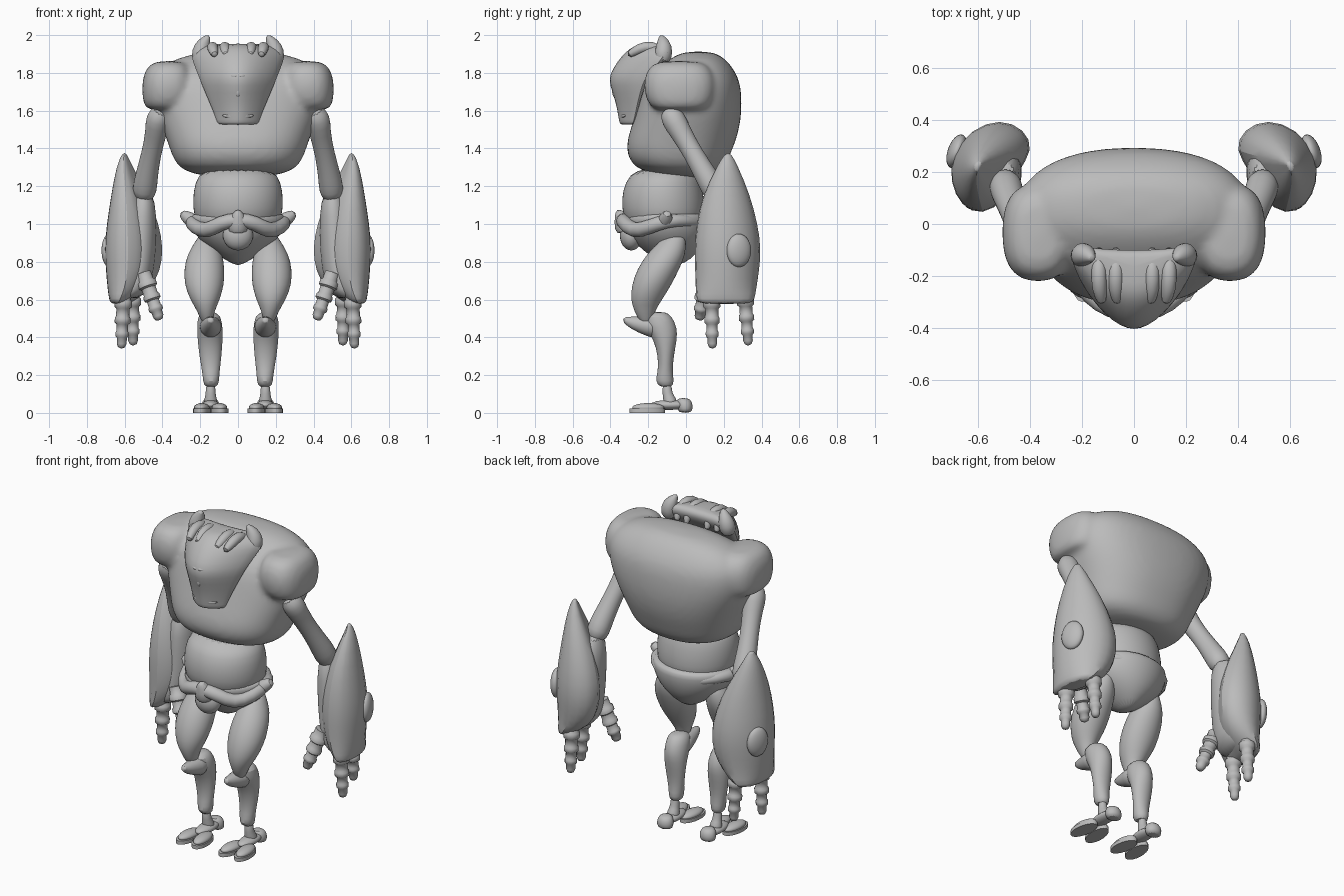
import bpy, bmesh, math
from mathutils import Vector, Matrix

grey = bpy.data.materials.new("plain grey")
grey.diffuse_color = (0.5, 0.5, 0.5, 1)


def finish(name, bm, mirror=False, subdivide=0):
    bmesh.ops.recalc_face_normals(bm, faces=bm.faces)
    mesh = bpy.data.meshes.new(name)
    bm.to_mesh(mesh)
    bm.free()
    mesh.materials.append(grey)
    ob = bpy.data.objects.new(name, mesh)
    bpy.context.collection.objects.link(ob)
    if mirror:
        ob.modifiers.new("Mirror", 'MIRROR').use_mirror_merge = False
    if subdivide:
        m = ob.modifiers.new("Smooth", 'SUBSURF')
        m.levels = m.render_levels = subdivide
    return ob


def skin(bm, rings, closed=False):
    vs = [[bm.verts.new(p) for p in r] for r in rings]
    n = len(vs[0])
    pairs = list(zip(vs, vs[1:])) + ([(vs[-1], vs[0])] if closed else [])
    for a, b in pairs:
        for i in range(n):
            j = (i + 1) % n
            bm.faces.new((a[i], a[j], b[j], b[i]))
    if not closed:
        bm.faces.new(vs[0][::-1])
        bm.faces.new(vs[-1])


def oval(n=20, p=2.0):
    def pw(t):
        return math.copysign(abs(t) ** (2 / p), t)
    return [(pw(math.cos(2 * math.pi * i / n)), pw(math.sin(2 * math.pi * i / n)))
            for i in range(n)]


def slices(rows, section):
    return [[((x0 + x1) / 2 + u * (x1 - x0) / 2, (y0 + y1) / 2 + v * (y1 - y0) / 2, z)
             for u, v in section] for z, x0, x1, y0, y1 in rows]


def loft(name, rows, section=None, mirror=False):
    """rows: (z, x0, x1, y0, y1) bounds of each horizontal slice"""
    bm = bmesh.new()
    skin(bm, slices(rows, section or oval()))
    return finish(name, bm, mirror, 1)


def tube(name, path, mirror=False, closed=False, n=14, subdivide=1):
    """path: (x, y, z, radius)"""
    pts = [Vector(p[:3]) for p in path]
    rings = []
    k = len(pts)
    for i, p in enumerate(pts):
        if closed:
            d = pts[(i + 1) % k] - pts[i - 1]
        else:
            d = pts[min(i + 1, k - 1)] - pts[max(i - 1, 0)]
        d.normalize()
        ref = Vector((0, 0, 1)) if abs(d.z) < 0.8 else Vector((0, 1, 0))
        a = d.cross(ref).normalized()
        b = d.cross(a)
        r = path[i][3]
        rings.append([p + r * (a * math.cos(t) + b * math.sin(t))
                      for t in (2 * math.pi * j / n for j in range(n))])
    bm = bmesh.new()
    skin(bm, rings, closed)
    return finish(name, bm, mirror, subdivide)


def ball(name, centre, size, mirror=False, turn=0):
    bm = bmesh.new()
    bmesh.ops.create_uvsphere(bm, u_segments=24, v_segments=14, radius=1)
    bm.transform(Matrix.Translation(centre) @ Matrix.Rotation(turn, 4, 'Z')
                 @ Matrix.Diagonal((*size, 1)))
    return finish(name, bm, mirror)


def blend(ob, voxel, rounds):
    m = ob.modifiers.new("Fuse", 'REMESH')
    m.mode, m.voxel_size = 'VOXEL', voxel
    m = ob.modifiers.new("Soften", 'SMOOTH')
    m.factor, m.iterations = 0.5, rounds


# barrel torso with shoulders fused in
torso = [(1.245, .10, -.04, .12), (1.265, .25, -.19, .17), (1.305, .325, -.285, .21),
         (1.38, .358, -.318, .24), (1.45, .38, -.312, .27), (1.55, .42, -.28, .293),
         (1.65, .455, -.25, .297), (1.75, .46, -.22, .29), (1.82, .42, -.16, .255),
         (1.88, .33, -.08, .205), (1.915, .17, -.01, .14)]
shoulder = [(1.60, .30, .475, -.16, .10), (1.63, .25, .503, -.20, .14), (1.70, .23, .51, -.225, .16),
            (1.77, .23, .508, -.225, .16), (1.83, .25, .485, -.20, .13), (1.865, .29, .44, -.15, .08)]
bm = bmesh.new()
skin(bm, slices([(z, -w, w, a, b) for z, w, a, b in torso], oval(28, 2.35)))
skin(bm, slices(shoulder, oval(20, 2.5)))
skin(bm, slices([(z, -b, -a, c, d) for z, a, b, c, d in shoulder], oval(20, 2.5)))
blend(finish("torso", bm, False, 1), .016, 8)

# belly and pelvis bowl
loft("belly", [(1.30, -.19, .19, -.27, .05), (1.22, -.23, .23, -.325, .08),
               (1.13, -.243, .243, -.345, .10), (1.04, -.235, .235, -.335, .10),
               (0.97, -.21, .21, -.30, .08)], oval(24))
loft("pelvis", [(1.06, -.24, .24, -.31, .115), (1.045, -.255, .255, -.325, .13),
                (0.99, -.25, .25, -.325, .13), (0.92, -.215, .215, -.29, .11),
                (0.85, -.13, .13, -.22, .07), (0.78, -.02, .02, -.11, -.02)], oval(24))

# wavy hip belt with front boss and hip horns
half = [(.09, -.33, 1.01, .04), (.165, -.275, .955, .042), (.23, -.195, .985, .04),
        (.255, -.1, 1.02, .038), (.215, .01, 1.02, .03), (.10, .09, 1.0, .025)]
belt = [(0, -.335, 1.025, .04)] + half + [(0, .095, .99, .025)]
belt += [(-x, y, z, r) for x, y, z, r in half[::-1]]
tube("hip_belt", belt, closed=True)
ball("belt_boss", (0, -.29, .94), (.08, .06, .08))
tube("belt_peak", [(0, -.31, .95, .07), (0, -.335, 1.03, .05), (0, -.365, 1.075, .012)])
tube("hip_horn", [(.21, -.13, .99, .045), (.265, -.1, 1.035, .038), (.305, -.1, 1.06, .02)], True)

# legs
loft("thigh", [(.95, .14, .20, -.09, -.01), (.91, .11, .225, -.14, .0),
               (.84, .08, .27, -.21, .0), (.76, .07, .287, -.26, -.035),
               (.68, .072, .285, -.288, -.075), (.60, .095, .255, -.295, -.125),
               (.54, .125, .215, -.275, -.165), (.47, .135, .19, -.24, -.18)], mirror=True)
loft("shin", [(.535, .125, .18, -.18, -.11), (.515, .09, .215, -.225, -.075),
              (.45, .08, .217, -.215, -.045), (.39, .08, .215, -.172, -.047),
              (.30, .087, .205, -.148, -.065), (.22, .097, .19, -.148, -.072),
              (.165, .10, .185, -.165, -.062), (.135, .11, .175, -.135, -.075)], mirror=True)
tube("knee_spur", [(.145, -.14, .45, .07), (.145, -.21, .463, .053),
                   (.145, -.28, .475, .036), (.145, -.335, .497, .014)], True)
tube("ankle", [(.145, -.1, .16, .027), (.145, -.1, .10, .025),
               (.145, -.085, .07, .036), (.145, -.08, .03, .04)], True)
loft("heel", [(0, .105, .185, -.035, .025), (.02, .095, .195, -.045, .037),
              (.055, .097, .193, -.05, .035), (.08, .115, .175, -.045, .015)], mirror=True)
ball("foot_bridge", (.145, -.09, .042), (.045, .10, .026), True)
for name, x, turn in (("inner_toe", .098, -.1), ("outer_toe", .192, .1)):
    ball(name, (x, -.2, .028), (.04, .085, .024), True, turn)
    bm = bmesh.new()
    bmesh.ops.create_cone(bm, cap_ends=True, segments=20, radius1=1, radius2=1, depth=.022)
    bm.transform(Matrix.Translation((x, -.205, .011)) @ Matrix.Rotation(turn, 4, 'Z')
                 @ Matrix.Diagonal((.046, .095, 1, 1)))
    finish(name + "_sole", bm, True)

# arms: a thin upper arm, and a broad forearm shell wrapped round the outside and back
tube("upper_arm", [(.40, -.1, 1.61, .05), (.425, -.07, 1.56, .07), (.432, -.03, 1.49, .058),
                   (.46, .04, 1.37, .052), (.485, .11, 1.25, .062),
                   (.495, .15, 1.18, .068), (.5, .17, 1.13, .05)], True)
shell = [(.23, -1), (.74, -.8), (1, -.3), (.96, .25), (.5, .78), (-.2, 1), (-.78, .78),
         (-1, .35), (-.6, -.1), (-.32, -.68)]
loft("forearm_shell", [(1.38, .59, .61, .21, .235), (1.31, .558, .645, .16, .278),
                       (1.15, .465, .675, .075, .35), (1.0, .403, .70, .04, .392),
                       (.87, .378, .712, .028, .412), (.75, .395, .704, .033, .40),
                       (.66, .45, .695, .037, .385), (.60, .53, .685, .042, .375),
                       (.575, .58, .675, .055, .355)], shell, True)
loft("inner_forearm", [(1.18, .45, .55, .11, .24), (1.05, .43, .58, .09, .30),
                       (.87, .43, .60, .09, .33), (.72, .45, .62, .08, .34),
                       (.65, .47, .64, .08, .35), (.60, .53, .64, .10, .34)], None, True)
ball("wrist_knob", (.683, .28, .86), (.034, .068, .088), True, .35)


# ringed fingers
def finger(name, start, end, size):
    a, b = Vector(start), Vector(end)
    profile = [(0, 1), (.16, 1), (.19, 1.25), (.29, 1.25), (.32, .95), (.45, .95),
               (.48, 1.12), (.56, 1.12), (.59, .82), (.70, .82), (.73, .95),
               (.79, .95), (.82, .72), (.92, .7), (.98, .5), (1, .15)]
    tube(name, [(*a.lerp(b, t), r * size) for t, r in profile], True, subdivide=0)


finger("front_finger", (.605, .135, .65), (.617, .14, .342), .037)
finger("rear_finger", (.56, .31, .66), (.555, .33, .358), .037)
finger("thumb", (.50, .11, .74), (.415, .07, .492), .04)

# wedge-shaped head mask
side = [(.25, -.86), (.55, -.42), (.85, .3), (1, .85), (.9, 1), (.5, .9)]
wedge = [(0, -1)] + side + [(0, .85)] + [(-u, v) for u, v in side[::-1]]
head = [(1.525, .10, -.345, -.28), (1.535, .115, -.355, -.27), (1.57, .125, -.36, -.26),
        (1.65, .16, -.375, -.24), (1.74, .20, -.41, -.21), (1.79, .22, -.41, -.18),
        (1.86, .25, -.37, -.11), (1.91, .262, -.325, -.08), (1.94, .21, -.285, -.09),
        (1.955, .13, -.235, -.12)]
loft("head_mask", [(z, -w, w, a, b) for z, w, a, b in head], wedge)
tube("head_horn", [(.20, -.13, 1.85, .045), (.20, -.115, 1.915, .05),
                   (.178, -.12, 1.965, .036), (.155, -.135, 2.0, .012)], True)
for name, x in (("inner_crest_ridge", .07), ("outer_crest_ridge", .135)):
    tube(name, [(x * .9, -.31, 1.89, .018), (x, -.25, 1.93, .03),
                (x, -.18, 1.945, .03), (x, -.115, 1.91, .026), (x, -.10, 1.85, .015)], True)

# small face marks
ball("brow", (.022, -.378, 1.785), (.028, .02, .012), True, .5)
ball("nose", (0, -.375, 1.70), (.014, .016, .03))
tube("lip", [(-.085, -.318, 1.575, .008), (-.045, -.338, 1.57, .01), (0, -.348, 1.568, .01),
             (.045, -.338, 1.57, .01), (.085, -.318, 1.575, .008)])

# smooth shading everywhere, keeping hard steps crisp
bpy.ops.object.select_all(action='SELECT')
bpy.context.view_layer.objects.active = bpy.context.selected_objects[0]
bpy.ops.object.shade_smooth_by_angle(angle=math.radians(55))
for ob in bpy.data.objects:
    for m in ob.modifiers:
        if m.type == 'REMESH':
            m.use_smooth_shade = True
